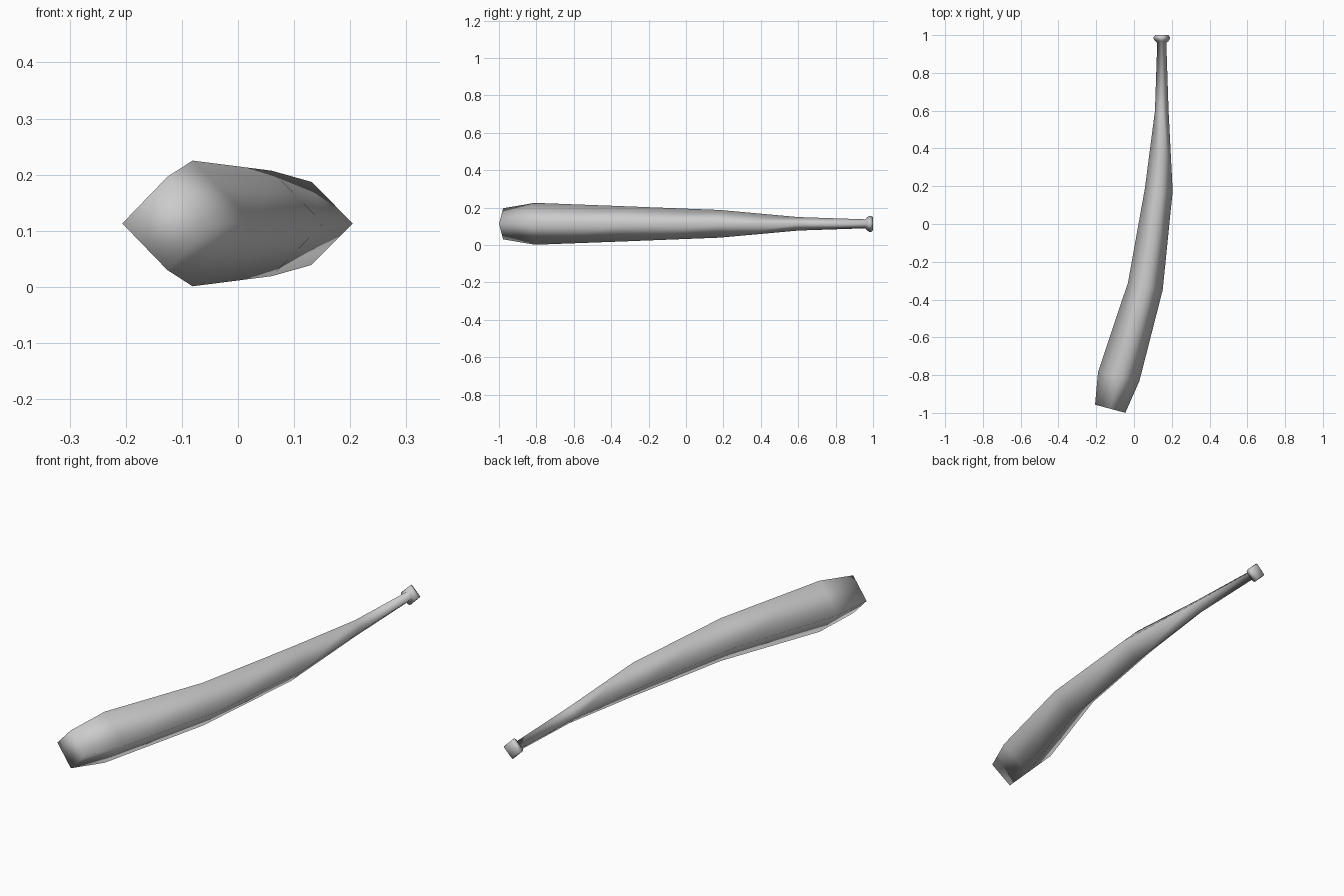
import bpy
import bmesh
from math import cos, sin, pi, radians
from mathutils import Vector

default = bpy.data.objects.get("Cube")
if default:
    bpy.data.objects.remove(default, do_unlink=True)

# One plain grey material
grey = bpy.data.materials.new("plain grey")
grey.use_nodes = True
colour = (0.6, 0.6, 0.6, 1)
grey.diffuse_color = colour
grey.node_tree.nodes["Principled BSDF"].inputs["Base Color"].default_value = colour

SIDES = 4
HEIGHT = 0.113

# Rings along the curved bat: centre x, centre y, radius, turn in degrees
RINGS = [
    (-0.126, -0.978, 0.083, -15),   # flat barrel end
    (-0.081, -0.808, 0.112, -12),   # widest part of the barrel
    (0.060, -0.330, 0.094, -12),
    (0.131, 0.180, 0.074, -5),
    (0.147, 0.600, 0.036, 0),       # handle
    (0.147, 0.960, 0.024, 0),
    (0.147, 0.967, 0.034, 0),       # knob
    (0.147, 0.980, 0.043, 0),
    (0.147, 0.990, 0.043, 0),
    (0.147, 1.000, 0.034, 0),
]


def add_ring(bm, x, y, radius, turn):
    """Add a diamond section turned about the vertical axis."""
    across = Vector((cos(radians(turn)), sin(radians(turn)), 0))
    up = Vector((0, 0, 1))
    centre = Vector((x, y, HEIGHT))
    angles = [2 * pi * i / SIDES for i in range(SIDES)]
    return [bm.verts.new(centre + radius * (across * cos(a) + up * sin(a))) for a in angles]


# Skin the rings and close both ends
bm = bmesh.new()
rings = [add_ring(bm, *ring) for ring in RINGS]
for low, high in zip(rings, rings[1:]):
    for i in range(SIDES):
        j = (i + 1) % SIDES
        bm.faces.new((low[i], low[j], high[j], high[i]))
bm.faces.new(rings[0])
bm.faces.new(rings[-1])
bmesh.ops.recalc_face_normals(bm, faces=bm.faces)
for face in bm.faces:
    face.smooth = True

mesh = bpy.data.meshes.new("curved_bat")
bm.to_mesh(mesh)
bm.free()
mesh.materials.append(grey)
bat = bpy.data.objects.new("curved_bat", mesh)
bpy.context.collection.objects.link(bat)
